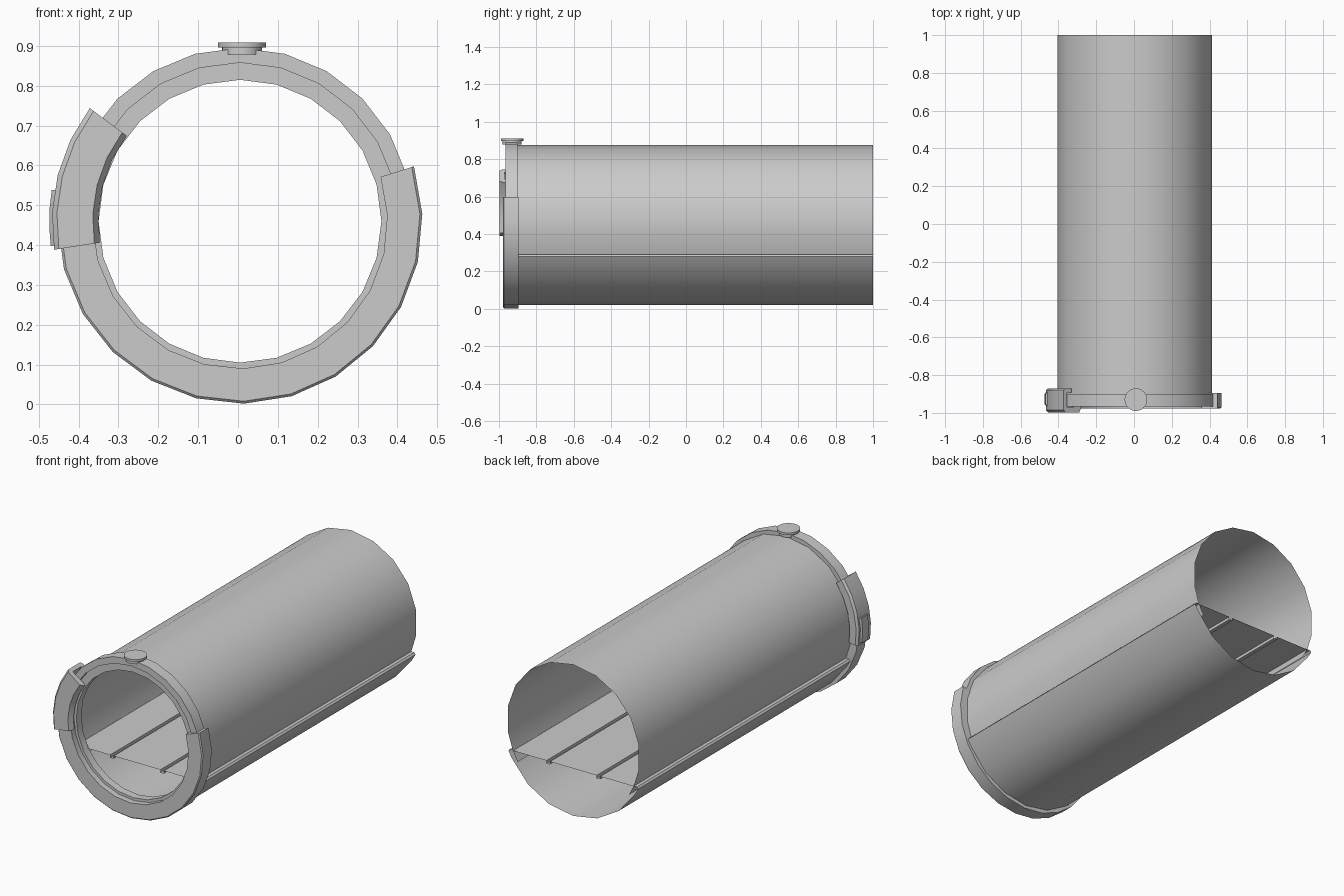
import bpy, bmesh
from math import radians, cos, sin

if "Cube" in bpy.data.objects:
    bpy.data.objects.remove(bpy.data.objects["Cube"])

CX, CZ = 0.005, 0.46          # common axis of tube and collar


def finish(name, bm, smooth=True):
    bmesh.ops.recalc_face_normals(bm, faces=bm.faces)
    me = bpy.data.meshes.new(name)
    bm.to_mesh(me)
    bm.free()
    ob = bpy.data.objects.new(name, me)
    bpy.context.collection.objects.link(ob)
    if smooth:
        bpy.ops.object.select_all(action='DESELECT')
        ob.select_set(True)
        bpy.context.view_layer.objects.active = ob
        bpy.ops.object.shade_smooth_by_angle(angle=radians(28))
    return ob


def sheet(name, pts, y0, y1):
    """Thin sheet: an open (x, z) line around the axis, drawn along y."""
    bm = bmesh.new()
    rows = [[bm.verts.new((CX + x, y, CZ + z)) for x, z in pts] for y in (y0, y1)]
    for i in range(len(pts) - 1):
        bm.faces.new((rows[0][i], rows[0][i + 1], rows[1][i + 1], rows[1][i]))
    return finish(name, bm)


def sweep(name, profile, a0, a1, steps):
    """Closed (radius, y) profile turned about the axis, capped unless a full turn."""
    full = a1 - a0 >= 360
    bm = bmesh.new()
    rings = []
    for i in range(steps + (0 if full else 1)):
        a = radians(a0 + (a1 - a0) * i / steps)
        rings.append([bm.verts.new((CX + r * cos(a), y, CZ + r * sin(a))) for r, y in profile])
    n = len(profile)
    for i in range(steps):
        p, q = rings[i], rings[(i + 1) % len(rings)]
        for j in range(n):
            k = (j + 1) % n
            bm.faces.new((p[j], p[k], q[k], q[j]))
    if not full:
        bm.faces.new(rings[0])
        bm.faces.new(rings[-1])
    return finish(name, bm)


def disc(name, r, z0, z1):
    bm = bmesh.new()
    bmesh.ops.create_cone(bm, cap_ends=True, segments=24, radius1=r, radius2=r, depth=z1 - z0)
    bmesh.ops.translate(bm, verts=bm.verts, vec=(CX + 0.005, -0.93, (z0 + z1) / 2))
    return finish(name, bm)


def arc(r, angles):
    return [(r * cos(radians(a)), r * sin(radians(a))) for a in angles]


# Upper tube wall, open at both ends
BACK, FRONT = 1.0, -0.91
sheet("tube_upper", arc(0.415, [-24.2] + list(range(-10, 191, 20)) + [204.2]), FRONT, BACK)

# Lower shell, slightly wider, with a folded lip along each side
lip = [(0.378, -0.17), (0.398, -0.17), (0.406, -0.18)]
low = arc(0.44, range(-30, -151, -20))
sheet("tube_lower", lip + low + [(-x, z) for x, z in reversed(lip)], FRONT, BACK)
for side, s in (("right", 1), ("left", -1)):
    sheet("inner_flange_" + side, [(s * 0.378, -0.17), (s * 0.348, -0.228)], FRONT, BACK)

# Flat floor with two narrow channels
half = [(0.146, -0.172), (0.146, -0.188), (0.168, -0.188), (0.168, -0.172), (0.376, -0.172)]
sheet("floor", [(-x, z) for x, z in reversed(half)] + half, FRONT, BACK)

# Front ring with recessed inner step
sweep("front_ring", [(0.355, -0.945), (0.398, -0.945), (0.398, -0.965),
                     (0.435, -0.965), (0.435, -0.9), (0.355, -0.9)], 90, 450, 24)

# Heavier lower collar
sweep("lower_collar", [(0.37, -0.978), (0.452, -0.978), (0.458, -0.972),
                       (0.458, -0.895), (0.37, -0.895)], -195, 17.5, 14)

# Side clip wrapping the ring, with a raised grip on its outside
sweep("side_clip", [(0.356, -0.975), (0.37, -0.998), (0.46, -0.998), (0.472, -0.985),
                    (0.472, -0.88), (0.46, -0.87), (0.42, -0.87), (0.42, -0.893),
                    (0.45, -0.893), (0.45, -0.97), (0.356, -0.965)], 143, 188.7, 4)
sweep("clip_grip", [(0.46, -0.975), (0.479, -0.955), (0.479, -0.9), (0.46, -0.88)],
      170.5, 187.5, 3)

# Round button on top
disc("button_base", 0.05, 0.878, 0.897)
disc("button_top", 0.06, 0.896, 0.909)
